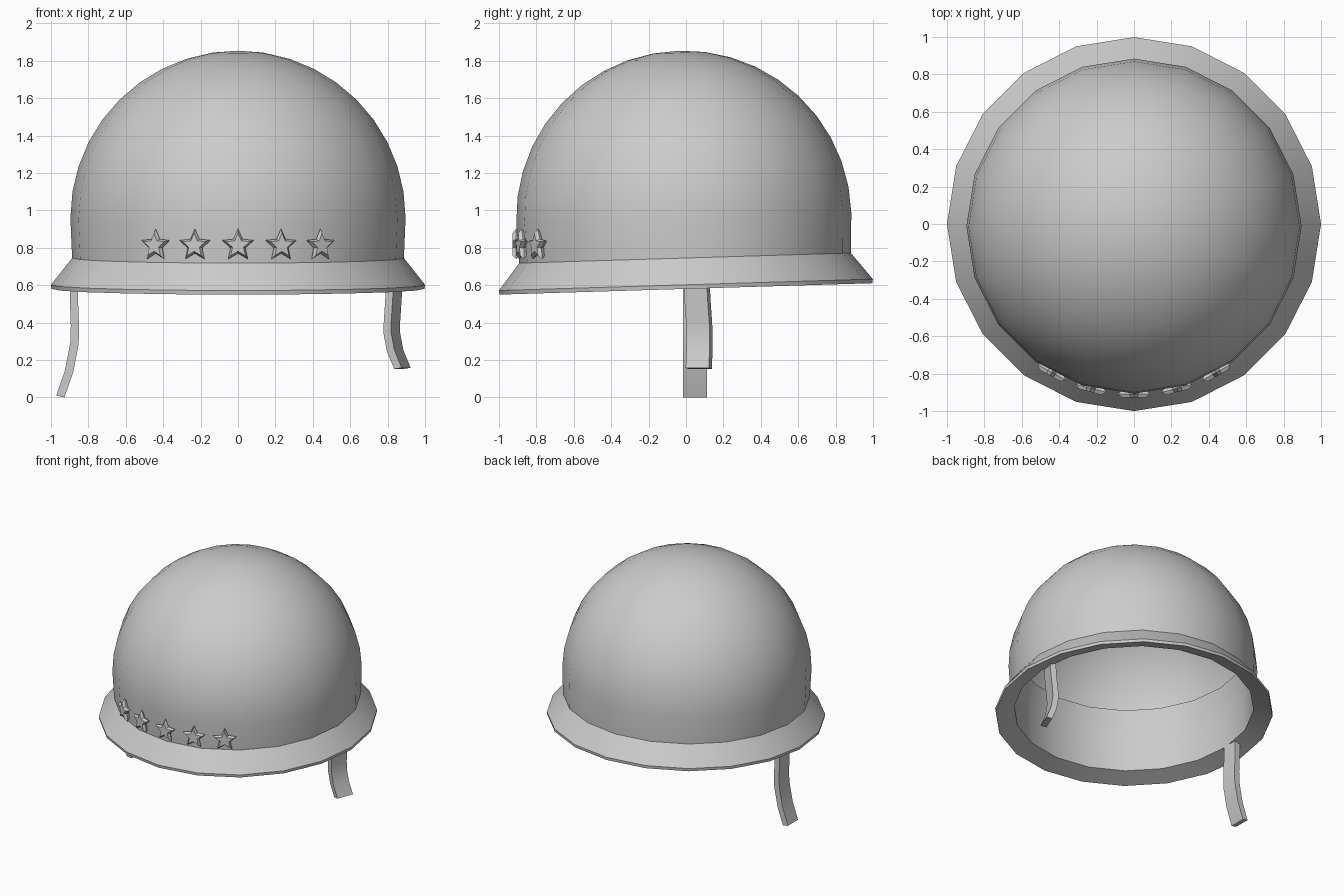
import bpy, bmesh
from math import sin, cos, pi, radians, asin
from mathutils import Vector, Matrix

if "Cube" in bpy.data.objects:
    bpy.data.objects.remove(bpy.data.objects["Cube"])


def loft(name, loops, caps=True):
    """Skin a list of equally long closed point loops."""
    bm = bmesh.new()
    rings = [[bm.verts.new(p) for p in loop] for loop in loops]
    n = len(rings[0])
    for a, b in zip(rings, rings[1:]):
        for i in range(n):
            j = (i + 1) % n
            bm.faces.new((a[i], a[j], b[j], b[i]))
    if caps:
        bm.faces.new(rings[0])
        bm.faces.new(rings[-1])
    bmesh.ops.remove_doubles(bm, verts=bm.verts, dist=1e-5)
    bmesh.ops.recalc_face_normals(bm, faces=bm.faces)
    me = bpy.data.meshes.new(name)
    bm.to_mesh(me)
    bm.free()
    ob = bpy.data.objects.new(name, me)
    bpy.context.collection.objects.link(ob)
    bpy.ops.object.select_all(action='DESELECT')
    ob.select_set(True)
    bpy.context.view_layer.objects.active = ob
    bpy.ops.object.shade_smooth_by_angle(angle=radians(32))
    return ob


# Helmet shell: one revolved profile (dome, brim, inner band), z from the brim base
BASE, SIDES, STEPS = 0.58, 20, 10
profile = [(0, 1.274)]
for i in reversed(range(STEPS)):
    a = i * pi / 2 / STEPS
    profile.append((0.896 * cos(a), 0.38 + 0.894 * sin(a)))
profile += [(0.887, 0.165), (1.0, 0.022), (0.997, 0.0)]
# inner band: upright wall that curls in at the top and leaves the dome open
profile += [(0.862, 0.045), (0.858, 0.32), (0.845, 0.42), (0.825, 0.53)]
shell = loft("helmet_shell", [
    [(r * cos(2 * pi * k / SIDES), r * sin(2 * pi * k / SIDES), z) for k in range(SIDES)]
    for r, z in profile], caps=False)
# the whole shell leans slightly to the front
shell.matrix_world = Matrix.Translation((0, 0, BASE)) @ Matrix.Rotation(radians(1.75), 4, 'X')


# Stars: thin plates bevelled on both sides, set around the front
def star_loop(radius, depth):
    pts = []
    for k in range(10):
        r = radius * (1 if k % 2 == 0 else 0.47)
        a = pi / 2 + k * pi / 5
        pts.append((r * cos(a), depth, r * sin(a)))
    return pts


for i, x in enumerate((-0.44, -0.23, 0, 0.23, 0.44)):
    star = loft(f"star_{i + 1}", [star_loop(0.066, 0.02), star_loop(0.09, 0),
                                  star_loop(0.066, -0.02)])
    a = asin(x / 0.9)
    star.matrix_world = (Matrix.Translation((x, -0.9 * cos(a) - 0.008, 0.812))
                         @ Matrix.Rotation(a, 4, 'Z'))


# Chin straps: rectangular section swept along a bent path
def strap(name, path, half_width, half_thick):
    w, t = Vector(half_width), Vector(half_thick)
    loft(name, [[Vector(p) + w + t, Vector(p) - w + t, Vector(p) - w - t, Vector(p) + w - t]
                for p in path])


strap("left_strap",
      [(-0.878, 0.048, 0.65), (-0.877, 0.048, 0.52), (-0.872, 0.048, 0.38), (-0.874, 0.048, 0.29),
       (-0.903, 0.048, 0.14), (-0.95, 0.048, 0.005)],
      (0, 0.063, 0), (0.022, 0, -0.005))
strap("right_strap",
      [(0.836, 0.058, 0.65), (0.832, 0.060, 0.54), (0.823, 0.070, 0.40), (0.823, 0.072, 0.34),
       (0.84, 0.072, 0.25), (0.879, 0.068, 0.155)],
      (0.024, 0.062, 0), (0.02, -0.008, 0.003))
